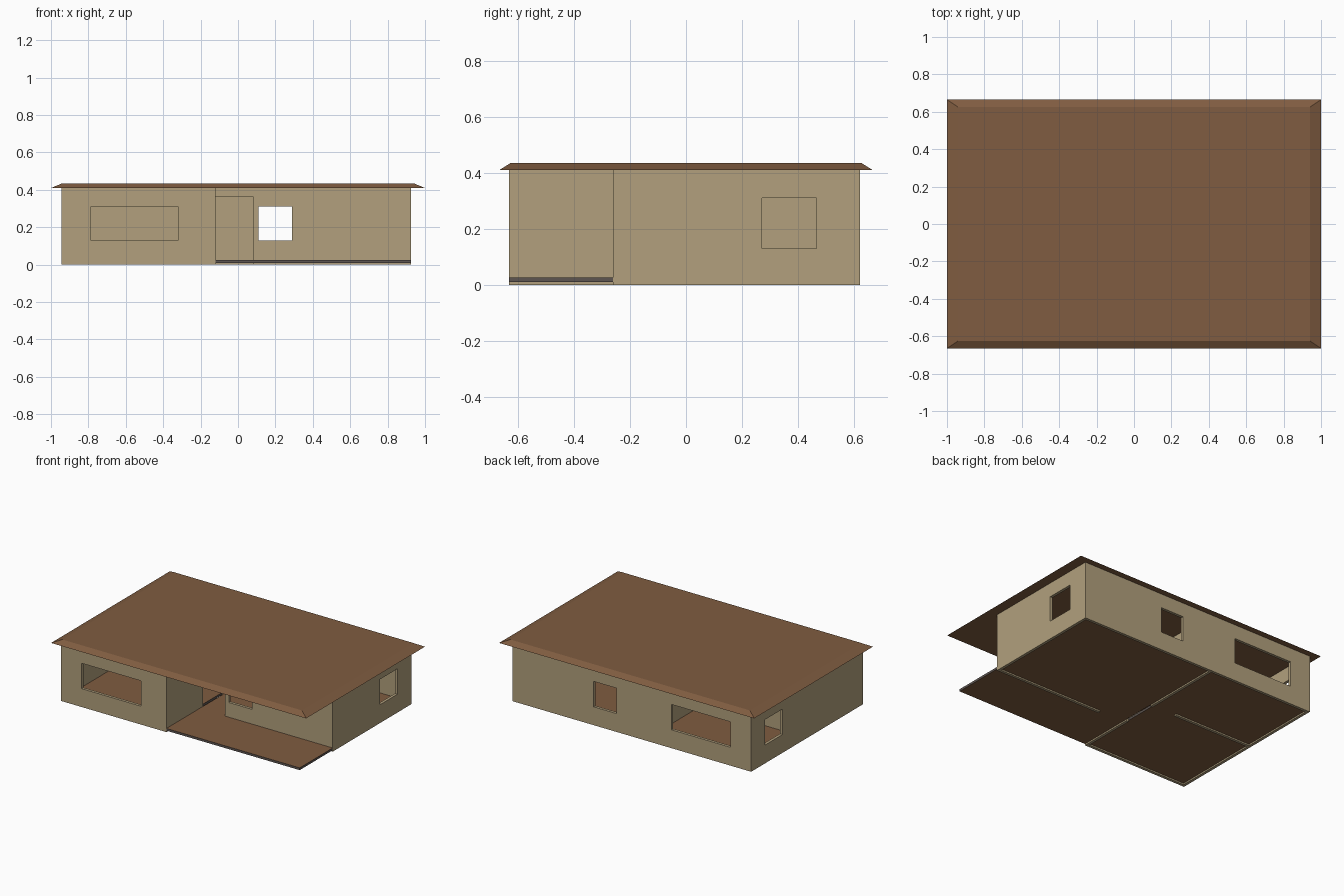
import bpy, bmesh

if "Cube" in bpy.data.objects:
    bpy.data.objects.remove(bpy.data.objects["Cube"])


def material(name, rgb):
    m = bpy.data.materials.new(name)
    m.diffuse_color = (*rgb, 1)
    m.use_nodes = True
    m.node_tree.nodes["Principled BSDF"].inputs["Base Color"].default_value = m.diffuse_color
    return m


WALL = material("sand_wall", (0.445, 0.352, 0.205))
BROWN = material("brown_roof_and_floor", (0.215, 0.108, 0.052))
EDGE = material("grey_slab_edge", (0.11, 0.09, 0.08))


def box(name, x, y, z, *mats):
    """Box from (min, max) ranges on each axis."""
    bm = bmesh.new()
    bmesh.ops.create_cube(bm, size=1)
    for v in bm.verts:
        v.co = [r[0] if c < 0 else r[1] for c, r in zip(v.co, (x, y, z))]
    mesh = bpy.data.meshes.new(name)
    bm.to_mesh(mesh)
    bm.free()
    for m in mats:
        mesh.materials.append(m)
    ob = bpy.data.objects.new(name, mesh)
    bpy.context.collection.objects.link(ob)
    return ob


T = 0.02                       # wall thickness
X0, X1 = -0.945, 0.925         # outer walls
Y0, Y1 = -0.63, 0.62
PX, PY = -0.12, -0.26          # inner corner of the porch
TOP, HEAD = 0.41, 0.365
SILL = (0.13, 0.31)            # window height range
DOOR = (-0.1, HEAD)


def wall(name, x, y, openings=()):
    """Wall with openings given as (range along the wall, height range)."""
    ob = box(name, x, y, (0, TOP), WALL)
    along_x = x[1] - x[0] > y[1] - y[0]
    for span, height in openings:
        cx, cy = (span, (y[0] - .1, y[1] + .1)) if along_x else ((x[0] - .1, x[1] + .1), span)
        cutter = box("cutter", cx, cy, height, WALL)
        cutter.hide_render = True
        mod = ob.modifiers.new("opening", 'BOOLEAN')
        mod.operation = 'DIFFERENCE'
        mod.solver = 'EXACT'
        mod.object = cutter
        bpy.context.view_layer.objects.active = ob
        bpy.ops.object.modifier_apply(modifier=mod.name)
        bpy.data.objects.remove(cutter)
    return ob


# Outer walls
WIDE, SMALL, SIDE = (-0.785, -0.32), (0.11, 0.29), (0.27, 0.465)
wall("front_wall", (X0, PX), (Y0, Y0 + T), [(WIDE, SILL)])
wall("back_wall", (X0, X1), (Y1 - T, Y1), [(WIDE, SILL), (SMALL, SILL)])
wall("left_wall", (X0, X0 + T), (Y0 + T, Y1 - T), [(SIDE, SILL)])
wall("right_wall", (X1 - T, X1), (PY, Y1 - T), [(SIDE, SILL)])
wall("porch_wall", (PX, X1 - T), (PY, PY + T), [((PX - .01, 0.08), DOOR), (SMALL, SILL)])

# Inner partitions with doorways
wall("long_partition", (PX - T, PX), (Y0 + T, Y1 - T), [((-0.22, 0.02), DOOR)])
wall("room_partition", (X0 + T, PX - T), (0.02, 0.02 + T), [((-0.32, PX - T + .01), DOOR)])

# Floor slabs, one per room, with grey edges
FLOORS = {
    "porch_floor": ((PX, X1), (Y0, PY)),
    "hall_floor": ((PX, X1 - T), (PY, Y1 - T)),
    "left_floor": ((X0 + T, PX - T), (Y0 + T, Y1 - T)),
}
for name, (x, y) in FLOORS.items():
    slab = box(name, x, y, (0.01, 0.026), BROWN, EDGE)
    for p in slab.data.polygons:
        p.material_index = 1 if abs(p.normal.z) < 0.5 else 0

# Flat roof with sloped eaves
roof = box("roof", (-1, 1), (-0.665, 0.665), (TOP, 0.435), BROWN)
for v in roof.data.vertices:
    if v.co.z > 0.42:
        v.co.x *= 0.94
        v.co.y *= 0.625 / 0.665
